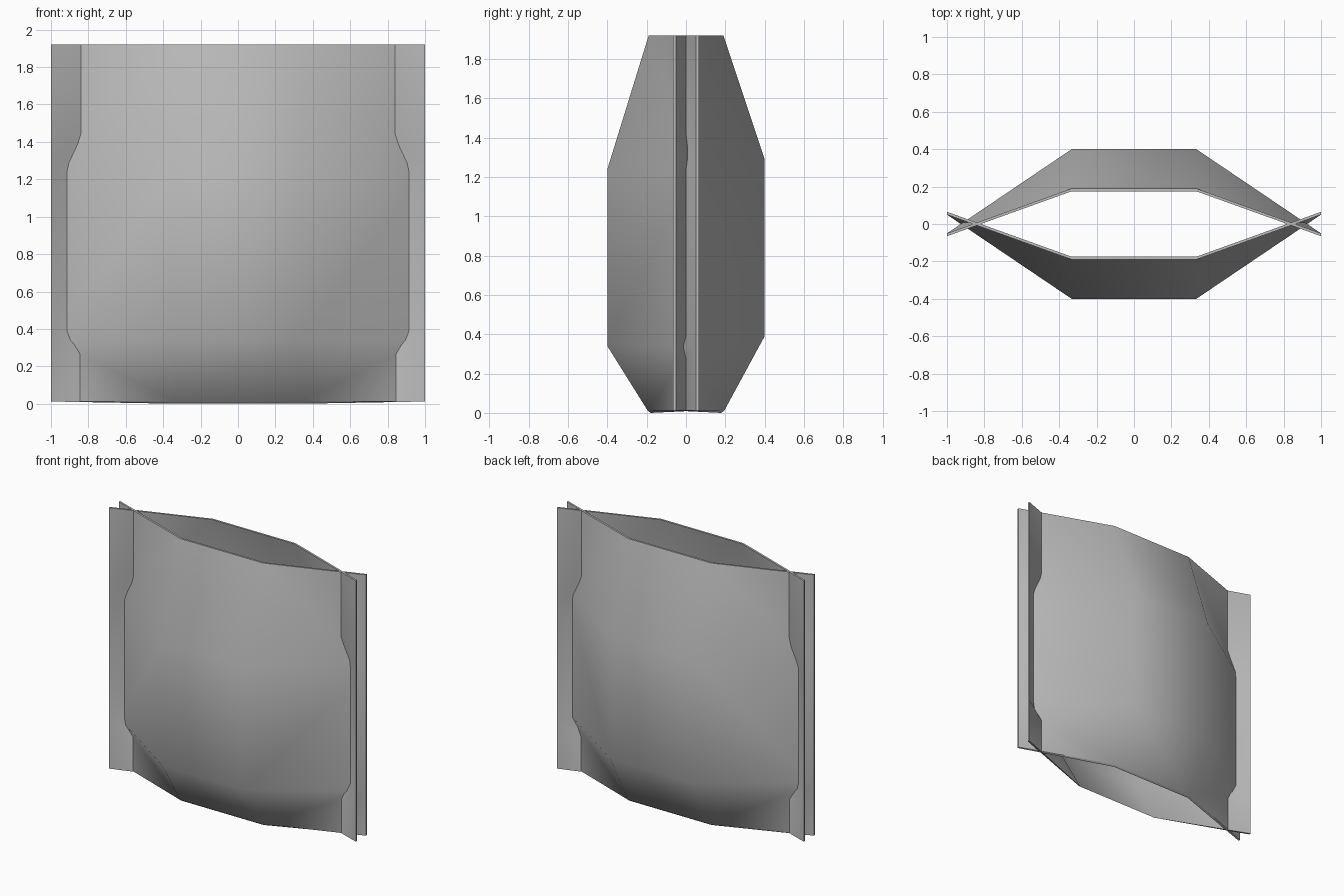
import bpy
import bmesh
import math

cube = bpy.data.objects.get("Cube")
if cube:
    bpy.data.objects.remove(cube, do_unlink=True)

# Single grey surface colour
GREY = (0.5, 0.5, 0.5, 1.0)
grey = bpy.data.materials.new("plain grey")
grey.use_nodes = True
grey.diffuse_color = GREY
grey.node_tree.nodes["Principled BSDF"].inputs["Base Color"].default_value = GREY

COLUMNS = (-1.0, -1 / 3, 1 / 3, 1.0)
BULGE = (0.195, 0.4, 0.4, 0.19)   # depth of the two middle columns, bottom to top
WING = -0.05                      # side strips pass through the opposite panel
THICKNESS = 0.015


def bulged_panel(name, side, heights):
    """Thick creased panel; side is -1 for the front and 1 for the back."""
    bm = bmesh.new()
    grid = [[bm.verts.new((x, side * (depth if abs(x) < 0.5 else WING), z))
             for x in COLUMNS] for z, depth in zip(heights, BULGE)]
    for r in range(3):
        for c in range(3):
            a, b = grid[r][c], grid[r][c + 1]
            d, e = grid[r + 1][c], grid[r + 1][c + 1]
            if r == 1 or c == 1:
                bm.faces.new((a, b, e, d))
            elif (r == 0) == (c == 0):
                # Fold runs between upper inner and lower outer corners, or its mirror
                bm.faces.new((a, b, d))
                bm.faces.new((b, e, d))
            else:
                bm.faces.new((a, b, e))
                bm.faces.new((a, e, d))
    # Inner skin and rim
    result = bmesh.ops.extrude_face_region(bm, geom=bm.faces[:], use_keep_orig=True)
    for v in result["geom"]:
        if isinstance(v, bmesh.types.BMVert):
            v.co.y -= side * THICKNESS
            if v.co.z < 0.1 and abs(v.co.x) < 0.5:
                v.co.z = 0
    bmesh.ops.recalc_face_normals(bm, faces=bm.faces[:])
    mesh = bpy.data.meshes.new(name)
    bm.to_mesh(mesh)
    bm.free()
    mesh.materials.append(grey)
    panel = bpy.data.objects.new(name, mesh)
    bpy.context.collection.objects.link(panel)
    bpy.ops.object.select_all(action="DESELECT")
    panel.select_set(True)
    bpy.context.view_layer.objects.active = panel
    bpy.ops.object.shade_smooth_by_angle(angle=math.radians(50))


bulged_panel("front_panel", -1, (0.012, 0.34, 1.24, 1.92))
bulged_panel("back_panel", 1, (0.012, 0.39, 1.29, 1.92))
